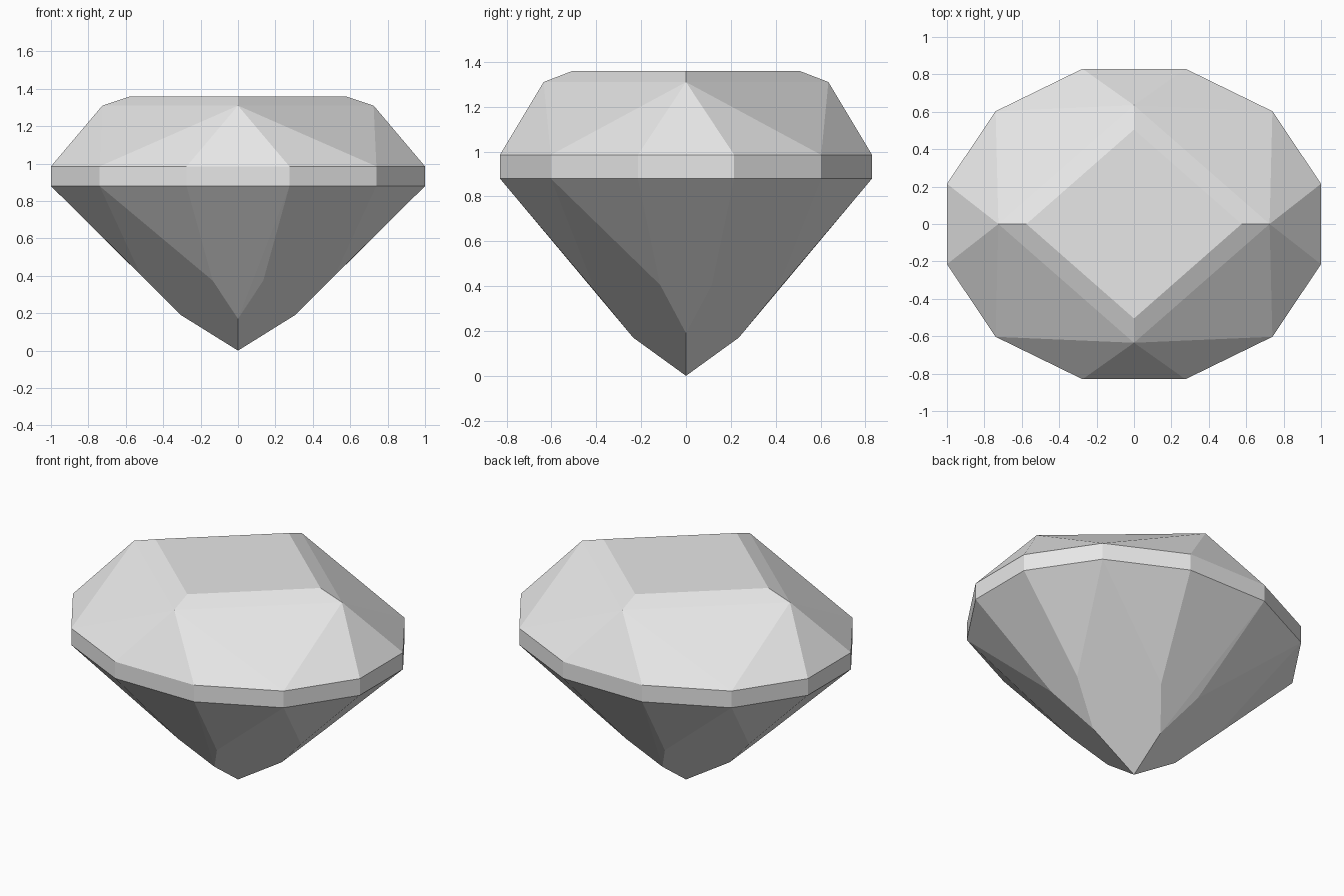
import bpy
import bmesh
from math import radians

default = bpy.data.objects.get("Cube")
if default:
    bpy.data.objects.remove(default, do_unlink=True)

# One quarter of the cut stone's corners; the rest are mirrored in x and y
GIRDLE = [(0.275, 0.83), (0.74, 0.603), (1.0, 0.215)]
GIRDLE_LOW, GIRDLE_HIGH = 0.88, 0.985

quarter = [(x, y, z) for x, y in GIRDLE for z in (GIRDLE_LOW, GIRDLE_HIGH)]
# Crown tips and flat table
quarter += [(0.725, 0, 1.31), (0, 0.635, 1.31)]
quarter += [(0.575, 0, 1.36), (0, 0.505, 1.36)]
# Pavilion corners and bottom point
quarter += [(0.52, 0.115, 0.405), (0.135, 0.403, 0.374)]
quarter += [(0.305, 0, 0.19), (0, 0.235, 0.17), (0, 0, 0)]

corners = sorted({(sx * x + 0.0, sy * y + 0.0, z)
                  for x, y, z in quarter for sx in (-1, 1) for sy in (-1, 1)})

# Wrap the corners in flat facets and merge coplanar triangles
bm = bmesh.new()
for co in corners:
    bm.verts.new(co)
bmesh.ops.convex_hull(bm, input=bm.verts[:])
bmesh.ops.dissolve_limit(bm, angle_limit=radians(2.5),
                         verts=bm.verts[:], edges=bm.edges[:])
bmesh.ops.recalc_face_normals(bm, faces=bm.faces[:])

mesh = bpy.data.meshes.new("cut_gemstone")
bm.to_mesh(mesh)
bm.free()
gem = bpy.data.objects.new("cut_gemstone", mesh)
bpy.context.collection.objects.link(gem)

# Plain light grey stone
grey = bpy.data.materials.new("light_grey")
grey.use_nodes = True
color = (0.8, 0.8, 0.8, 1.0)
grey.diffuse_color = color
for node in grey.node_tree.nodes:
    if node.type == "BSDF_PRINCIPLED":
        node.inputs["Base Color"].default_value = color
mesh.materials.append(grey)
